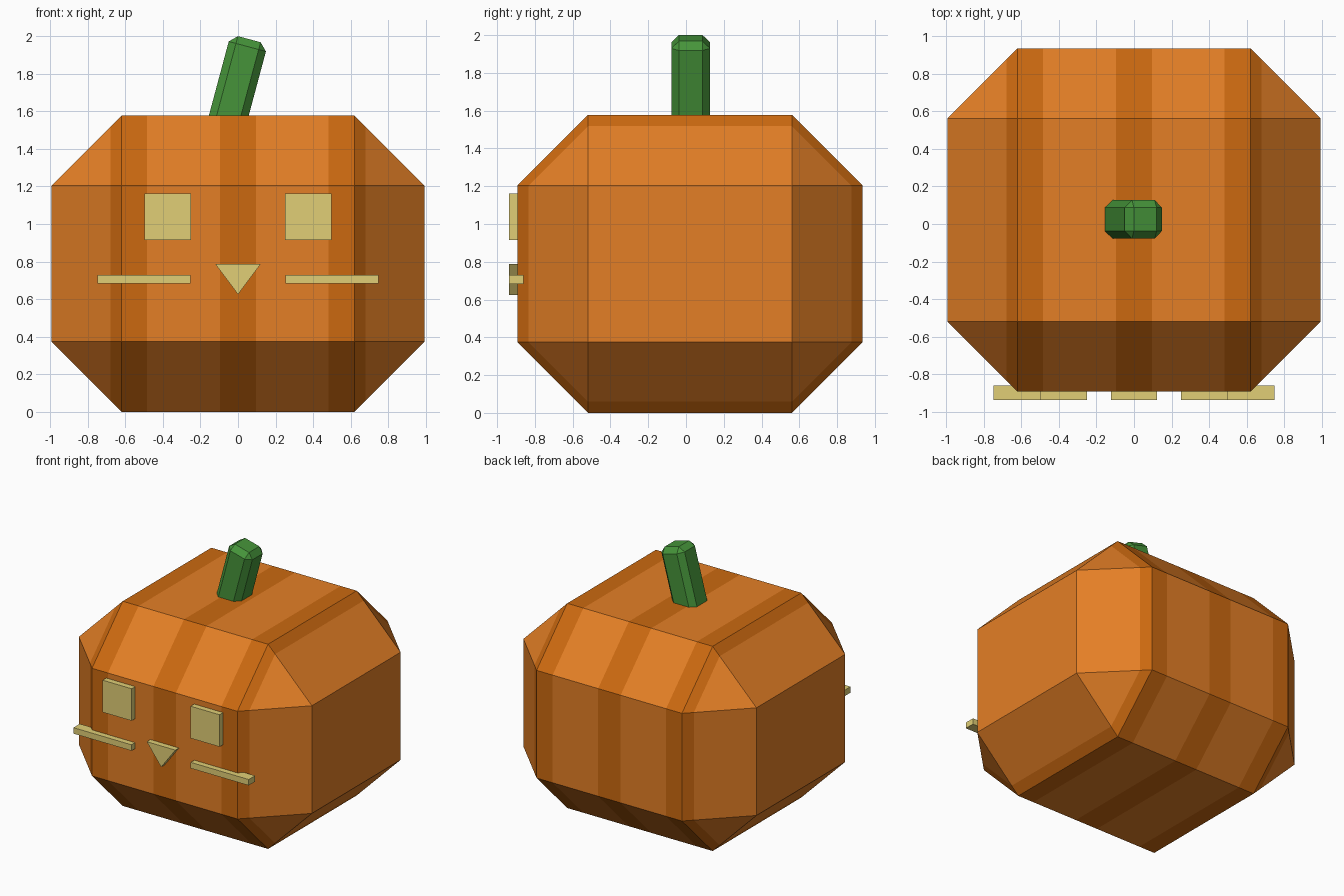
import bpy
import bmesh
import math
from mathutils import Matrix, Vector

default = bpy.data.objects.get("Cube")
if default:
    bpy.data.objects.remove(default, do_unlink=True)


def material(name, rgb):
    mat = bpy.data.materials.new(name)
    mat.use_nodes = True
    mat.diffuse_color = (*rgb, 1)
    mat.node_tree.nodes["Principled BSDF"].inputs["Base Color"].default_value = (*rgb, 1)
    return mat


orange = material("orange skin", (0.775, 0.212, 0.019))
rib = material("dark orange rib", (0.597, 0.141, 0.005))
cream = material("pale yellow", (0.753, 0.624, 0.181))
green = material("stem green", (0.061, 0.296, 0.042))


def finish(bm, name, *mats):
    bmesh.ops.recalc_face_normals(bm, faces=bm.faces[:])
    mesh = bpy.data.meshes.new(name)
    bm.to_mesh(mesh)
    bm.free()
    for mat in mats:
        mesh.materials.append(mat)
    obj = bpy.data.objects.new(name, mesh)
    bpy.context.collection.objects.link(obj)
    return obj


def box(size, centre=(0, 0, 0), bevel=0):
    bm = bmesh.new()
    bmesh.ops.create_cube(bm, size=1)
    bmesh.ops.scale(bm, vec=size, verts=bm.verts[:])
    if bevel:
        bmesh.ops.bevel(bm, geom=bm.edges[:], offset=bevel, offset_type='OFFSET',
                        segments=1, affect='EDGES', clamp_overlap=True)
    bmesh.ops.translate(bm, vec=centre, verts=bm.verts[:])
    return bm


# Chamfered body, cut lengthwise so that three bands take the rib colour
body = box((1.988, 1.828, 1.578), (0, 0.021, 0.789), bevel=0.374)
bands = [(-0.68, -0.485), (-0.097, 0.095), (0.483, 0.68)]
for band in bands:
    for x in band:
        bmesh.ops.bisect_plane(body, geom=body.verts[:] + body.edges[:] + body.faces[:],
                               plane_co=(x, 0, 0), plane_no=(1, 0, 0))
for face in body.faces:
    x = face.calc_center_median().x
    face.material_index = int(any(low < x < high for low, high in bands))
finish(body, "body", orange, rib)

# Leaning stem with chamfered edges
stem_length = 0.6
stem = box((0.205, 0.205, stem_length), (0, 0, -stem_length / 2), bevel=0.04)
lean = Matrix.Rotation(math.radians(15), 4, 'Y')
bmesh.ops.transform(stem, matrix=Matrix.Translation((0.06, 0.025, 1.984)) @ lean,
                    verts=stem.verts[:])
finish(stem, "stem", green)

# Square eyes and whisker bars
front, depth = -0.937, 0.077
middle = front + depth / 2
for side, label in ((1, "left"), (-1, "right")):
    finish(box((0.247, depth, 0.247), (side * 0.375, middle, 1.038)), label + "_eye", cream)
    finish(box((0.495, depth, 0.046), (side * 0.5, middle, 0.706)), label + "_whisker", cream)

# Triangular nose, extruded backwards
nose = bmesh.new()
corners = [nose.verts.new((x, front, z)) for x, z in ((-0.122, 0.788), (0.122, 0.788), (0, 0.625))]
plate = nose.faces.new(corners)
extruded = bmesh.ops.extrude_face_region(nose, geom=[plate], use_keep_orig=True)
bmesh.ops.translate(nose, vec=Vector((0, depth, 0)),
                    verts=[g for g in extruded["geom"] if isinstance(g, bmesh.types.BMVert)])
finish(nose, "nose", cream)
